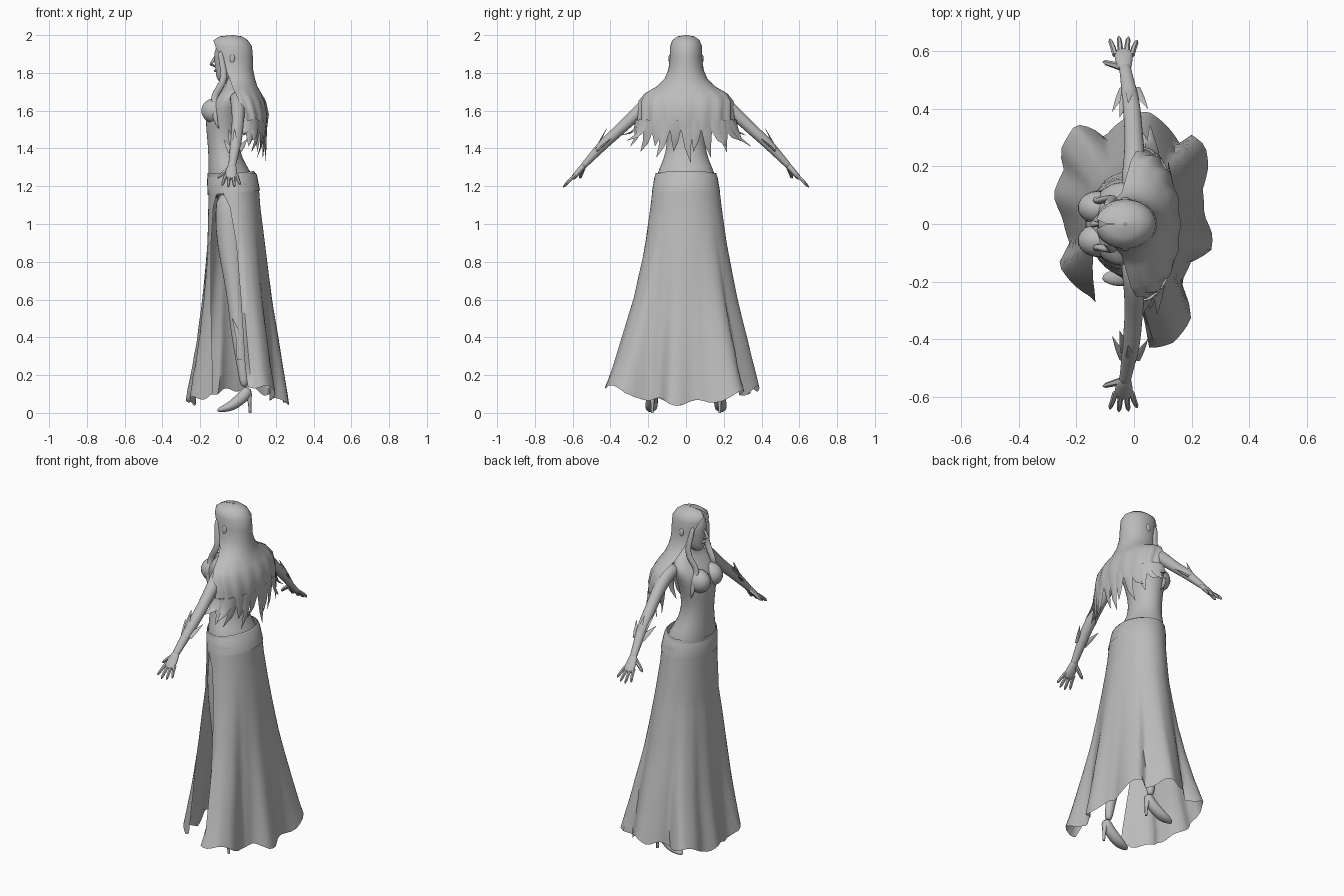
import bpy, math
from mathutils import Vector

grey = bpy.data.materials.new("plain_grey")
grey.diffuse_color = (0.5, 0.5, 0.5, 1)


def loft(name, rings, closed=True, cap=True, sub=0, angle=50):
    """Skin a list of equally long point rings."""
    n = len(rings[0])
    verts = [tuple(p) for r in rings for p in r]
    faces = []
    for i in range(len(rings) - 1):
        for j in range(n if closed else n - 1):
            k = (j + 1) % n
            faces.append((i*n + j, i*n + k, (i+1)*n + k, (i+1)*n + j))
    if cap and closed:
        faces.append(tuple(reversed(range(n))))
        faces.append(tuple(range((len(rings)-1)*n, len(rings)*n)))
    me = bpy.data.meshes.new(name)
    me.from_pydata(verts, [], faces)
    me.validate()
    ob = bpy.data.objects.new(name, me)
    bpy.context.collection.objects.link(ob)
    me.materials.append(grey)
    bpy.ops.object.select_all(action='DESELECT')
    ob.select_set(True)
    bpy.context.view_layer.objects.active = ob
    if sub:
        m = ob.modifiers.new("smooth", 'SUBSURF')
        m.levels = m.render_levels = sub
        bpy.ops.object.shade_smooth()
    else:
        bpy.ops.object.shade_smooth_by_angle(angle=math.radians(angle))
    return ob


def stack(name, rows, n=20, sub=1):
    """Ellipse stack; rows are (z, centre x, radius x, radius y)."""
    return loft(name, [[(cx + rx*math.cos(2*math.pi*j/n), ry*math.sin(2*math.pi*j/n), z)
                        for j in range(n)] for z, cx, rx, ry in rows], sub=sub)


def tube(name, path, wide, thick, side=(1, 0, 0), n=8, sub=0):
    """Tapering tube along a path; wide runs along the side direction."""
    pts = [Vector(p) for p in path]
    rings = []
    for i, p in enumerate(pts):
        t = (pts[min(i+1, len(pts)-1)] - pts[max(i-1, 0)]).normalized()
        s = Vector(side)
        s = (s - t*s.dot(t)).normalized()
        u = t.cross(s)
        rings.append([p + s*wide[i]*math.cos(2*math.pi*j/n) + u*thick[i]*math.sin(2*math.pi*j/n)
                      for j in range(n)])
    return loft(name, rings, sub=sub)


def blob(name, loc, scale):
    bpy.ops.mesh.primitive_uv_sphere_add(segments=18, ring_count=12, location=loc)
    ob = bpy.context.object
    ob.name = name
    ob.scale = scale
    ob.data.materials.append(grey)
    bpy.ops.object.shade_smooth()


def lerp_rows(rows, x):
    """Interpolate table rows at x (rows sorted upward)."""
    for a, b in zip(rows, rows[1:]):
        if x <= b[0]:
            f = max(0, (x - a[0]) / (b[0] - a[0]))
            return [p + (q - p)*f for p, q in zip(a, b)]
    return list(rows[-1])


# Torso, neck and head
stack("torso", [(1.12, -.025, .115, .155), (1.2, -.028, .127, .167), (1.27, -.042, .116, .155),
                (1.34, -.066, .091, .12), (1.42, -.078, .083, .101), (1.5, -.079, .09, .107),
                (1.58, -.074, .1, .126), (1.65, -.054, .09, .15), (1.70, -.031, .065, .146),
                (1.735, -.018, .045, .077), (1.78, -.02, .037, .041), (1.84, -.025, .037, .038)])
stack("head", [(1.752, -.075, .025, .02), (1.77, -.068, .046, .038), (1.81, -.052, .068, .056),
               (1.86, -.04, .086, .067), (1.91, -.036, .092, .072), (1.95, -.032, .08, .064),
               (1.98, -.03, .045, .035)])
tube("nose", [(-.118, 0, 1.89), (-.132, 0, 1.865), (-.143, 0, 1.845), (-.12, 0, 1.835)],
     [.005, .008, .012, .008], [.006, .008, .009, .006], side=(0, 1, 0))
blob("lips", (-.116, 0, 1.812), (.012, .02, .008))

# Skirt: open sheet with a slit on the -y side; rows are z, centre, radii, slit edges
SKIRT = [(.06, -.002, .255, .375, -.15, .045), (.35, 0, .215, .322, -.147, .03),
         (.6, -.005, .183, .27, -.145, .015), (.9, -.01, .152, .215, -.142, -.01),
         (1.1, -.02, .137, .187, -.13, -.045), (1.2, -.023, .134, .176, -.1, -.1),
         (1.27, -.034, .128, .16, -.1, -.1)]
# Draped hem outline from the back slit edge round to the front slit edge
HEM = [(.04, -.36), (.055, -.43), (.14, -.41), (.2, -.33), (.19, -.26), (.165, -.2), (.2, -.13),
       (.27, -.09), (.275, -.04), (.245, .03), (.24, .12), (.26, .2), (.25, .27), (.2, .31),
       (.16, .28), (.12, .335), (.05, .39), (-.03, .365), (-.1, .3), (-.14, .33), (-.2, .345),
       (-.255, .25), (-.24, .19), (-.278, .1), (-.245, .02), (-.22, -.07), (-.26, -.14), (-.15, -.25)]
FOLD = []
for hx, hy in HEM:
    t = math.atan2(hy/.375, hx/.255)
    if t < -1.6:
        t += 2*math.pi
    FOLD.append((t, math.hypot(hy/.375, hx/.255)))
rings = []
N = 80
for i in range(21):
    h = i / 20
    z0 = .06 + 1.21*h
    z, cx, rx, ry, xf, xb = lerp_rows(SKIRT, z0)
    t0 = -math.acos((xb - cx)/rx)
    t1 = 2*math.pi - math.acos((xf - cx)/rx)
    w = max(0, 1 - h*1.15)**1.6
    row = []
    for j in range(N + 1):
        t = t0 + (t1 - t0)*j/N
        fold = 1 + (lerp_rows(FOLD, t)[1] - 1)*w
        x, y = rx*fold*math.cos(t), ry*fold*math.sin(t)
        lift = (-.01 + .085*(abs(y)/.4)**1.6 + .015*math.sin(11*t))*w
        row.append((cx + x, y, z0 + lift))
    rings.append(row)
loft("skirt", rings, closed=False, angle=60)
# Waistband overlapping the hips
loft("waistband", [[(cx + r*math.cos(a*math.pi/16), q*math.sin(a*math.pi/16),
                     z + .012*math.cos(a*math.pi/16)) for a in range(32)]
                   for z, cx, r, q in [(1.165, -.022, .139, .181), (1.25, -.032, .132, .167),
                                       (1.268, -.036, .119, .156)]], cap=False)

# Hair: sheet wrapped round the back of the head; rows are z, centre, radii, half angle
HAIR = [(1.5, .025, .125, .262, 84), (1.58, .03, .13, .25, 90), (1.65, .015, .13, .247, 94),
        (1.69, .005, .12, .22, 98), (1.73, -.008, .11, .152, 102), (1.77, -.015, .105, .113, 106),
        (1.82, -.022, .102, .092, 116), (1.88, -.027, .106, .086, 128), (1.94, -.032, .106, .085, 146),
        (1.972, -.04, .093, .073, 166), (1.993, -.038, .06, .046, 178), (2.0, -.03, .004, .004, 180)]


def hair_point(row, f, ripple=0):
    z, cx, rx, ry, a = row
    t = math.radians(a)*f
    w = 1 + ripple*math.cos(26*f)
    return Vector((cx + rx*w*math.cos(t), ry*w*math.sin(t), z))


loft("hair", [[hair_point(r, j/20 - 1, .025 if r[0] < 1.67 else 0) for j in range(41)]
              for r in HAIR], closed=False, angle=60)
# Pointed strands along the lower edge of the hair
for k in range(15):
    f = -1 + k/7
    p = hair_point(HAIR[0], f)
    side = hair_point(HAIR[0], f + .02) - hair_point(HAIR[0], f - .02)
    drop = .15 - .1*abs(f) + (.025 if k % 2 else -.02)
    out = Vector((-.005 - .02*(k % 3 == 0), .055*f + .02*math.sin(k*2.1), 0))
    tube("hair_strand", [p + Vector((0, 0, .05)), p + out*.2, p + out*.6 + Vector((0, 0, -drop*.55)),
                         p + out*1.5 + Vector((0, 0, -drop))],
         [.028, .029, .017, .001], [.005, .005, .004, .001], side=side, n=6)

for s in (-1, 1):
    # Bust, ears and wavy front locks
    blob("bust", (-.124, s*.057, 1.6), (.071, .058, .066))
    blob("ear", (-.03, s*.084, 1.875), (.014, .009, .024))
    tube("front_lock", [(-.095, s*.066, 1.92), (-.085, s*.078, 1.85), (-.068, s*.09, 1.78),
                        (-.095, s*.087, 1.72), (-.135, s*.075, 1.67), (-.112, s*.097, 1.62),
                        (-.128, s*.115, 1.56), (-.098, s*.105, 1.5)],
         [.014, .017, .02, .022, .019, .02, .015, .002],
         [.01, .011, .013, .014, .012, .012, .009, .002], n=8, sub=1)

    # Arm and hand
    tube("arm", [(-.01, s*.1, 1.674), (0, s*.17, 1.66), (.002, s*.23, 1.613), (.0, s*.3, 1.548),
                 (-.005, s*.37, 1.481), (-.01, s*.42, 1.44), (-.02, s*.48, 1.375), (-.03, s*.535, 1.316),
                 (-.034, s*.555, 1.294)],
         [.036, .044, .038, .033, .032, .032, .026, .021, .022],
         [.032, .044, .04, .033, .03, .031, .024, .018, .015], n=12, sub=1)
    tube("palm", [(-.03, s*.53, 1.322), (-.034, s*.556, 1.292), (-.036, s*.585, 1.258), (-.036, s*.606, 1.236)],
         [.022, .029, .036, .032], [.016, .017, .015, .012], n=10, sub=1)
    for dx, ln in ((-.029, .85), (-.01, 1), (.01, .96), (.028, .78)):
        x = -.036 + dx
        tube("finger", [(x, s*.585, 1.258), (x + dx*.3, s*(.585 + .035*ln), 1.258 - .03*ln),
                        (x + dx*.55, s*(.585 + .056*ln), 1.258 - .053*ln),
                        (x + dx*.65, s*(.585 + .065*ln), 1.258 - .064*ln)],
             [.01, .0095, .008, .003], [.01, .0095, .008, .003], n=6)
    tube("thumb", [(-.045, s*.545, 1.295), (-.075, s*.553, 1.272), (-.098, s*.559, 1.25), (-.107, s*.562, 1.243)],
         [.014, .011, .009, .003], [.014, .011, .009, .003], side=(0, 1, 0), n=6)
    # Pointed forearm fins sweeping back toward the elbow
    for x, y, z, ex, ey, ez in ((-.035, .47, 1.385, -.075, .39, 1.445), (.005, .47, 1.39, .048, .4, 1.45),
                                (-.012, .48, 1.395, -.02, .42, 1.505), (-.03, .44, 1.42, -.05, .37, 1.5)):
        a, b = Vector((x, s*y, z)), Vector((ex, s*ey, ez))
        tube("forearm_fin", [a, a.lerp(b, .45), b], [.018, .013, .001], [.005, .004, .001],
             side=(0, s*.7, -.7) if abs(ex + .01) > .03 else (1, 0, 0), n=6)

    # Leg, shoe and heel
    tube("leg", [(-.03, s*.085, 1.18), (-.041, s*.095, 1.05), (-.041, s*.11, .9), (-.022, s*.13, .72),
                 (-.01, s*.142, .58), (.0, s*.152, .48), (.012, s*.162, .36), (.025, s*.172, .22),
                 (.035, s*.178, .13)],
         [.085, .085, .076, .056, .045, .046, .041, .026, .023],
         [.075, .075, .067, .051, .042, .044, .038, .024, .022], n=12, sub=1)
    tube("shoe", [(.055, s*.178, .135), (.045, s*.178, .105), (.01, s*.18, .07), (-.035, s*.183, .035),
                  (-.075, s*.186, .022), (-.112, s*.188, .012)],
         [.024, .03, .033, .036, .031, .01], [.022, .034, .034, .028, .02, .009],
         side=(0, 1, 0), n=10, sub=1)
    tube("heel", [(.056, s*.178, .1), (.062, s*.178, .05), (.064, s*.178, 0)],
         [.018, .009, .007], [.018, .009, .007], n=8)
    # Jagged shin trim
    tube("shin_trim", [(.012, s*.2, .28), (.005, s*.2, .4), (-.03, s*.19, .5)],
         [.018, .016, .001], [.005, .005, .001], n=6)
